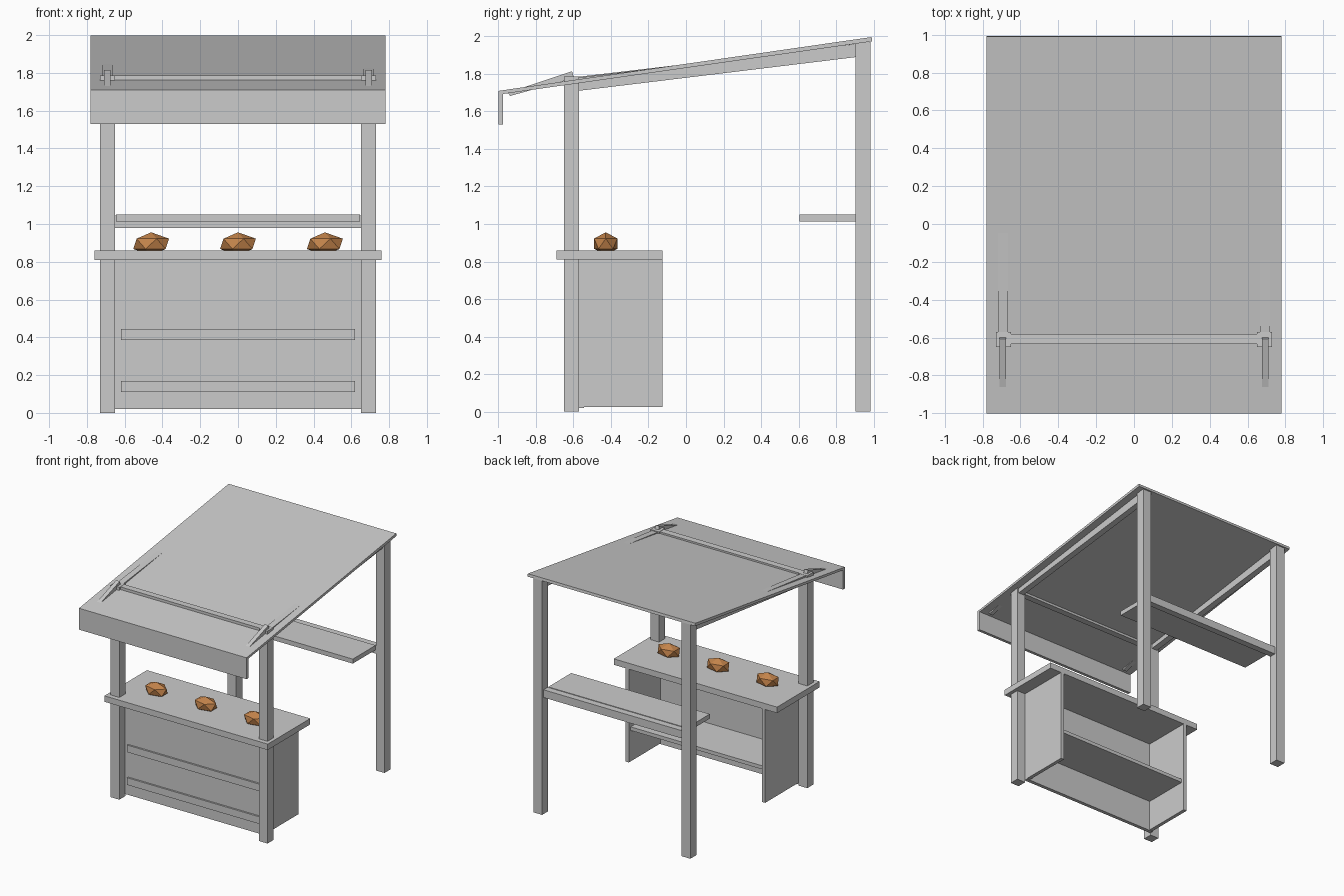
import bpy
import bmesh
from mathutils import Matrix

if "Cube" in bpy.data.objects:
    bpy.data.objects.remove(bpy.data.objects["Cube"])


def box(name, x, y, z):
    """Axis-aligned box from (min, max) ranges."""
    bm = bmesh.new()
    size = [r[1] - r[0] for r in (x, y, z)]
    mid = [(r[1] + r[0]) / 2 for r in (x, y, z)]
    bmesh.ops.create_cube(bm, size=1, matrix=Matrix.Translation(mid) @ Matrix.Diagonal((*size, 1)))
    return finish(name, bm)


def prism(name, x, profile):
    """Side profile of (y, z) points extruded along x."""
    bm = bmesh.new()
    face = bm.faces.new([bm.verts.new((x[0], py, pz)) for py, pz in profile])
    side = bmesh.ops.extrude_face_region(bm, geom=[face])
    moved = [v for v in side["geom"] if isinstance(v, bmesh.types.BMVert)]
    bmesh.ops.translate(bm, verts=moved, vec=(x[1] - x[0], 0, 0))
    bmesh.ops.recalc_face_normals(bm, faces=bm.faces)
    return finish(name, bm)


def finish(name, bm):
    mesh = bpy.data.meshes.new(name)
    bm.to_mesh(mesh)
    bm.free()
    ob = bpy.data.objects.new(name, mesh)
    bpy.context.collection.objects.link(ob)
    return ob


# Posts, rafters, awning brackets and counter sides, one of each per side
for side, s in (("left", -1), ("right", 1)):
    def span(a, b):
        return tuple(sorted((s * a, s * b)))

    box(f"front_post_{side}", span(0.65, 0.73), (-0.65, -0.57), (0, 1.787))
    box(f"back_post_{side}", span(0.65, 0.73), (0.905, 0.985), (0, 1.97))
    drop = 0.005 if s > 0 else 0
    prism(f"rafter_{side}", span(0.665, 0.717),
          [(-0.6, 1.712 - drop), (0.93, 1.893), (0.93, 1.963), (-0.6, 1.782 - drop)])
    prism(f"awning_bracket_{side}", span(0.675, 0.71),
          [(-0.938, 1.683), (-0.597, 1.778), (-0.608, 1.815), (-0.95, 1.7)])
    box(f"counter_side_{side}", span(0.62, 0.65), (-0.57, -0.125), (0.025, 0.81))

# Roof and valance
prism("roof", (-0.78, 0.78), [(-1, 1.69), (0.993, 1.974), (0.99, 1.997), (-1, 1.71)])
box("valance", (-0.78, 0.78), (-1, -0.975), (1.53, 1.71))
box("front_beam", (-0.66, 0.66), (-0.635, -0.58), (1.73, 1.785))

# Counter
box("counter_top", (-0.76, 0.76), (-0.69, -0.125), (0.81, 0.86))
box("counter_front", (-0.65, 0.65), (-0.575, -0.545), (0.02, 0.81))
box("counter_shelf", (-0.62, 0.62), (-0.545, -0.15), (0.285, 0.315))
for name, z in (("lower", 0.11), ("upper", 0.385)):
    box(f"counter_rail_{name}", (-0.62, 0.62), (-0.59, -0.575), (z, z + 0.06))

# Back shelf with its support rail
box("back_shelf", (-0.645, 0.645), (0.605, 0.91), (1.012, 1.05))
box("back_shelf_rail", (-0.65, 0.65), (0.91, 0.965), (0.98, 1.045))

# Bread loaves
crust = bpy.data.materials.new("crust")
crust.diffuse_color = (0.55, 0.23, 0.07, 1)
crust.use_nodes = True
crust.node_tree.nodes["Principled BSDF"].inputs["Base Color"].default_value = crust.diffuse_color
for i, x in enumerate((-0.46, 0, 0.46)):
    bm = bmesh.new()
    bmesh.ops.create_icosphere(bm, subdivisions=1, radius=1,
                               matrix=Matrix.Translation((x, -0.428, 0.895))
                               @ Matrix.Diagonal((0.106, 0.073, 0.061, 1)))
    finish(f"loaf_{i + 1}", bm).data.materials.append(crust)
